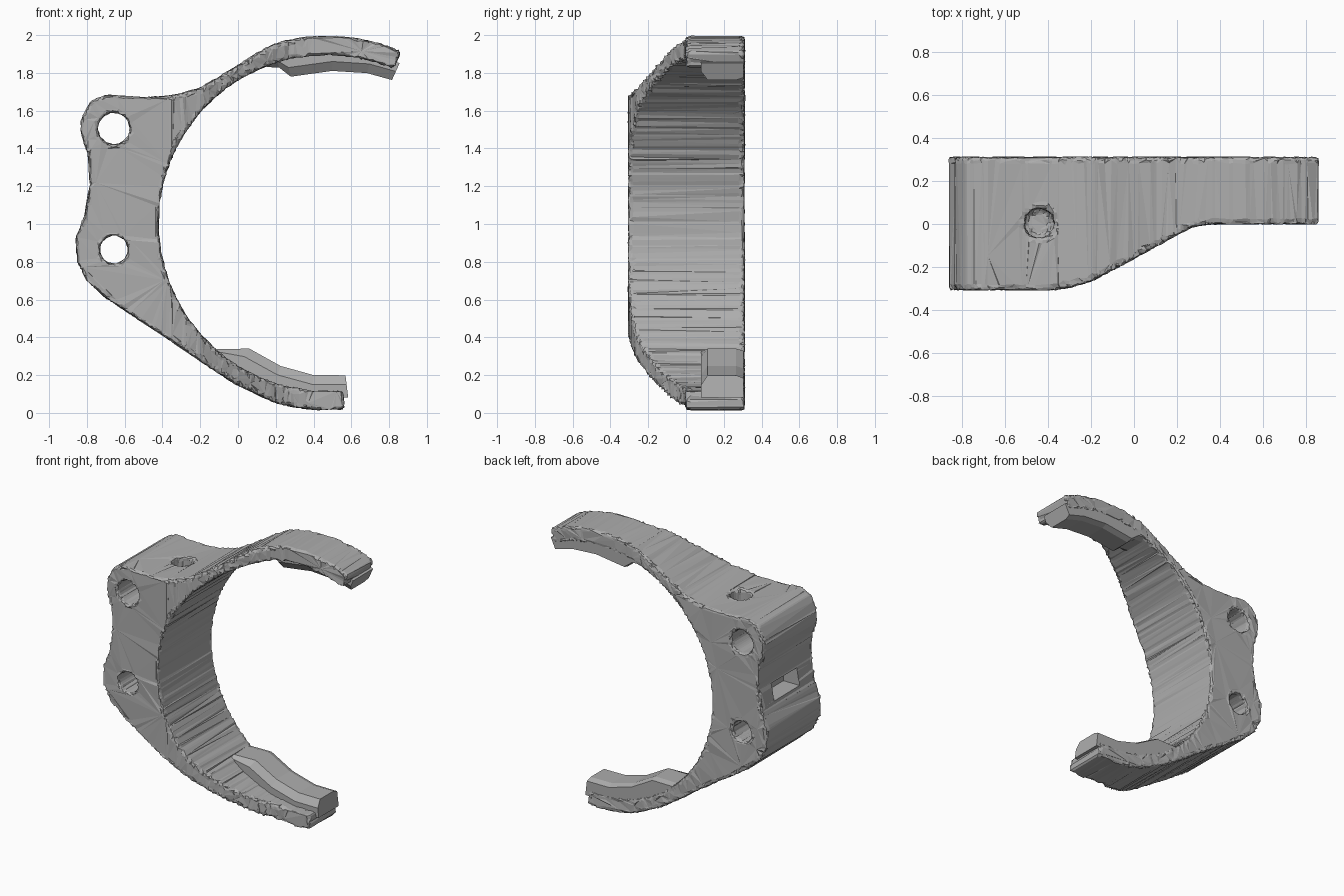
import bpy, bmesh, random
from math import sin, cos, radians
from mathutils import Vector

random.seed(4)
if "Cube" in bpy.data.objects:
    bpy.data.objects.remove(bpy.data.objects["Cube"])

CX, CZ = 0.47, 1.005          # centre of the round opening
R_IN, R_OUT = 0.89, 0.99
Y_FRONT, Y_BACK = -0.305, 0.31

grey = bpy.data.materials.new("plain grey")
grey.use_nodes = True
grey.diffuse_color = (0.42, 0.42, 0.42, 1)
grey.node_tree.nodes["Principled BSDF"].inputs["Base Color"].default_value = grey.diffuse_color


def add_object(name, bm):
    bmesh.ops.recalc_face_normals(bm, faces=bm.faces)
    mesh = bpy.data.meshes.new(name)
    bm.to_mesh(mesh)
    bm.free()
    mesh.materials.append(grey)
    ob = bpy.data.objects.new(name, mesh)
    bpy.context.scene.collection.objects.link(ob)
    return ob


def prism(name, points, direction):
    """Extrude a closed outline along a direction."""
    bm = bmesh.new()
    face = bm.faces.new([bm.verts.new(p) for p in points])
    out = bmesh.ops.extrude_face_region(bm, geom=[face])
    moved = [v for v in out["geom"] if isinstance(v, bmesh.types.BMVert)]
    bmesh.ops.translate(bm, verts=moved, vec=direction)
    return add_object(name, bm)


def polar(radius, degrees):
    a = radians(degrees)
    return CX + radius * cos(a), CZ + radius * sin(a)


def arc(radius, start, end, steps):
    return [polar(radius, start + (end - start) * i / steps) for i in range(steps + 1)]


def cutter(ob):
    ob.hide_render = True
    ob.hide_viewport = True
    ob.display_type = 'WIRE'
    return ob


def cut(ob, tool):
    mod = ob.modifiers.new("cut " + tool.name, 'BOOLEAN')
    mod.operation = 'DIFFERENCE'
    mod.solver = 'EXACT'
    mod.object = cutter(tool)


def bake(ob):
    """Replace the mesh with its modified result."""
    bpy.context.view_layer.update()
    deps = bpy.context.evaluated_depsgraph_get()
    mesh = bpy.data.meshes.new_from_object(ob.evaluated_get(deps))
    ob.modifiers.clear()
    ob.data = mesh


# Clamp body: open ring merged with the mounting plate
plate_edge = [(0.1, 1.905), (0, 1.84), (-0.1, 1.78), (-0.2, 1.72), (-0.35, 1.68),
              (-0.5, 1.67), (-0.7, 1.685), (-0.78, 1.65), (-0.83, 1.55), (-0.83, 1.48),
              (-0.79, 1.35), (-0.785, 1.2), (-0.81, 1.05), (-0.86, 0.92), (-0.85, 0.8),
              (-0.8, 0.7), (-0.7, 0.61), (-0.55, 0.51), (-0.35, 0.38), (-0.15, 0.24),
              (0, 0.145)]
outline = (arc(R_OUT, 66.5, 106, 8) + plate_edge + arc(R_OUT, -106, -84.5, 5)
           + arc(R_IN, -84.5, -293.5, 48))
body = prism("clamp_body", [(x, Y_FRONT, z) for x, z in outline],
             (0, Y_BACK - Y_FRONT, 0))

# Front taper that thins the arms
taper = [(-0.36, -0.305), (-0.28, -0.29), (-0.2, -0.265), (-0.1, -0.215), (0, -0.16),
         (0.2, -0.05), (0.28, -0.01), (0.36, 0), (1, 0), (1, -0.5), (-0.36, -0.5)]
cut(body, prism("taper_cutter", [(x, y, -0.2) for x, y in taper], (0, 0, 2.4)))

# Bolt holes through the plate, and a blind hole in the top
ring = [(cos(radians(a)), sin(radians(a))) for a in range(0, 360, 20)]
for name, z, r in (("upper", 1.505, 0.085), ("lower", 0.865, 0.076)):
    cut(body, prism(name + "_bolt_hole_cutter",
                    [(-0.657 + r * c, -0.5, z + r * s) for c, s in ring], (0, 1, 0)))
cut(body, prism("top_hole_cutter",
                [(-0.44 + 0.07 * c, 0.005 + 0.07 * s, 1.42) for c, s in ring], (0, 0, 0.4)))
bake(body)

# Rough faceted surface with worn edges
remesh = body.modifiers.new("remesh", 'REMESH')
remesh.mode = 'VOXEL'
remesh.voxel_size = 0.016
decimate = body.modifiers.new("facets", 'DECIMATE')
decimate.ratio = 0.16
bake(body)
for v in body.data.vertices:
    v.co += Vector([random.uniform(-1, 1) for _ in range(3)]) * 0.004

# Slot in the side of the plate
cut(body, prism("side_slot_cutter", [(-1, y, z) for y, z in
    ((-0.13, 1.07), (0.16, 1.07), (0.16, 1.19), (-0.13, 1.19))], (0.32, 0, 0)))
bake(body)
body.data.materials.clear()
body.data.materials.append(grey)
body.data.polygons.foreach_set("use_smooth", [False] * len(body.data.polygons))


def lip(name, stations):
    """Inner ridge lofted through (angle, radius) stations, with a chamfered front."""
    bm = bmesh.new()
    rows = []
    for angle, r in stations:
        section = ((0.93, 0.08), (min(r + 0.05, 0.9), 0.08), (r, 0.115),
                   (r, 0.265), (r + 0.015, 0.305), (0.93, 0.305))
        row = []
        for radius, y in section:
            x, z = polar(radius, angle)
            row.append(bm.verts.new((x, y, z)))
        rows.append(row)
    for a, b in zip(rows, rows[1:]):
        for i in range(len(a)):
            j = (i + 1) % len(a)
            bm.faces.new((a[i], a[j], b[j], b[i]))
    bm.faces.new(rows[0])
    bm.faces.new(rows[-1])
    return add_object(name, bm)


# Ridges inside both arm ends
lip("upper_lip", [(111, 0.885), (107, 0.86), (103.8, 0.798), (88, 0.806), (75, 0.822), (65.5, 0.832)])
lip("lower_lip", [(-131, 0.885), (-121.7, 0.781), (-108, 0.795), (-95, 0.808), (-83, 0.812)])
